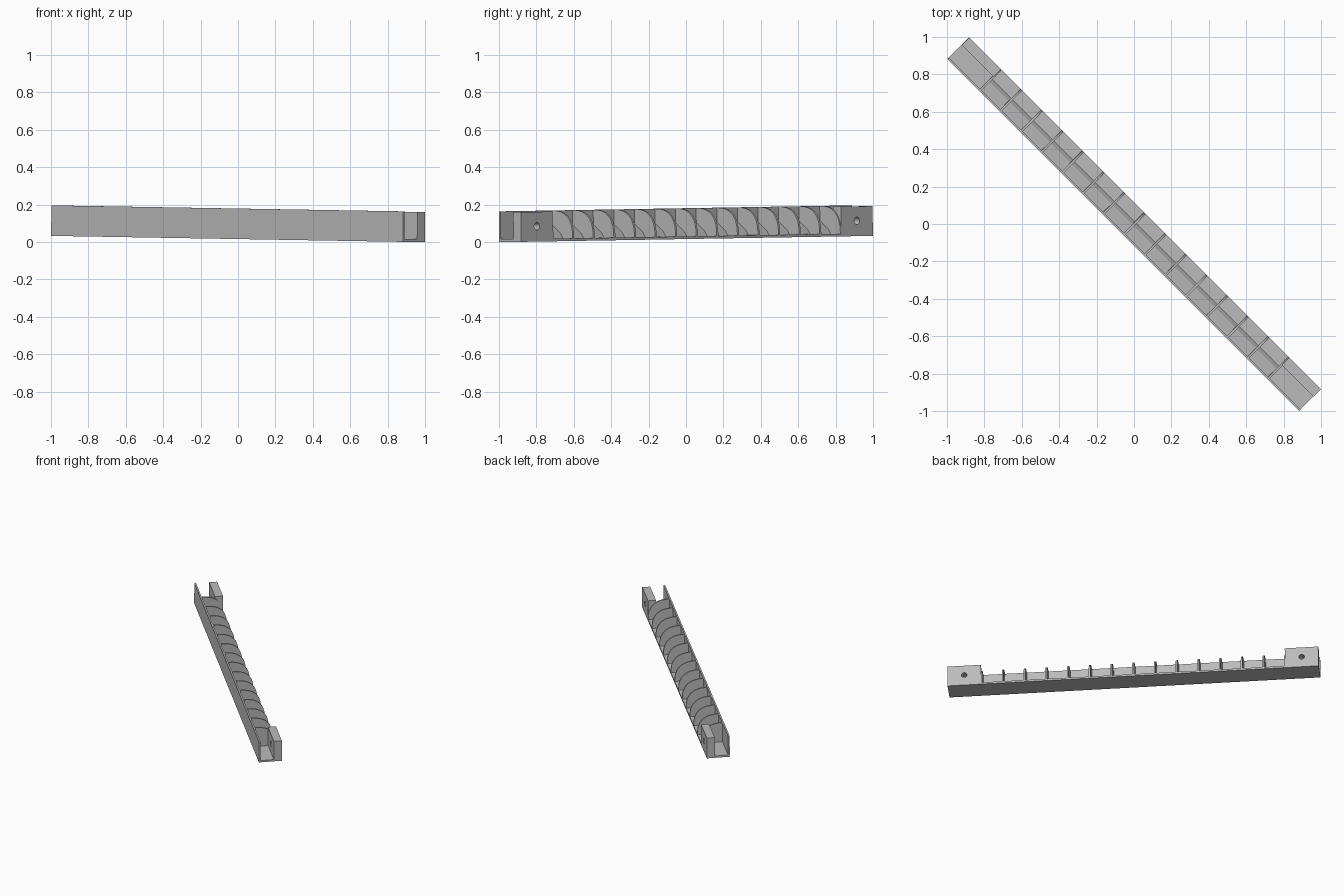
import bpy, bmesh, math
from mathutils import Matrix, Vector

if "Cube" in bpy.data.objects:
    bpy.data.objects.remove(bpy.data.objects["Cube"], do_unlink=True)

HALF_LEN, HALF_W, HEIGHT = 1.33, 0.083, 0.163
BAY = 1.09          # half length of the ribbed section
FLOOR, WALL = 0.014, 0.012

# Bar frame: local x runs along the bar, y across it, z up; slight slope
along = Vector((1, -1, -0.017)).normalized()
across = Vector((1, 1, 0)).normalized()
up = along.cross(across)
frame = Matrix((along, across, up)).transposed().to_4x4()
frame.translation = (0, 0, 0.0165)

grey = bpy.data.materials.new("plain_grey")
grey.use_nodes = True
colour = (0.5, 0.5, 0.5, 1)
grey.diffuse_color = colour
grey.node_tree.nodes["Principled BSDF"].inputs["Base Color"].default_value = colour


def extrude_profile(name, profile, x0, x1):
    """Extrude a (y, z) outline along the bar from x0 to x1."""
    bm = bmesh.new()
    face = bm.faces.new([bm.verts.new((x0, y, z)) for y, z in profile])
    new = bmesh.ops.extrude_face_region(bm, geom=[face])["geom"]
    moved = [g for g in new if isinstance(g, bmesh.types.BMVert)]
    bmesh.ops.translate(bm, vec=(x1 - x0, 0, 0), verts=moved)
    bmesh.ops.recalc_face_normals(bm, faces=bm.faces)
    mesh = bpy.data.meshes.new(name)
    bm.to_mesh(mesh)
    bm.free()
    mesh.materials.append(grey)
    obj = bpy.data.objects.new(name, mesh)
    bpy.context.collection.objects.link(obj)
    obj.matrix_world = frame
    return obj


def rectangle(y0, y1, z0, z1):
    return [(y0, z0), (y1, z0), (y1, z1), (y0, z1)]


# Floor and full-length back wall as one L-shaped channel
inner = -HALF_W + WALL
extrude_profile("channel", [(-HALF_W, 0), (HALF_W, 0), (HALF_W, FLOOR),
                            (inner, FLOOR), (inner, HEIGHT), (-HALF_W, HEIGHT)],
                -HALF_LEN, HALF_LEN)

# Sloping fillet along the wall, with a steep lower edge
extrude_profile("sloped_fillet", [(inner, FLOOR), (0.01, FLOOR), (-0.008, 0.04),
                                  (inner, 0.085)], -BAY, BAY)

# Curved ribs from the wall top down to the open edge
STEPS, POWER, COUNT = 16, 2 / 2.5, 15
rib_w, rib_h = HALF_W - inner, HEIGHT - FLOOR
rib_profile = [(inner, FLOOR)]
for i in range(STEPS + 1):
    a = math.pi / 2 * i / STEPS
    rib_profile.append((inner + rib_w * max(math.cos(a), 0) ** POWER,
                        FLOOR + rib_h * math.sin(a) ** POWER))
for i in range(COUNT):
    x = -BAY + 2 * BAY * i / (COUNT - 1)
    extrude_profile(f"rib_{i + 1}", rib_profile, x - 0.006, x + 0.006)

# Mounting blocks at both ends, each drilled across
for side, label in ((-1, "upper"), (1, "lower")):
    ends = sorted((side * BAY, side * HALF_LEN))
    block = extrude_profile(f"{label}_mounting_block",
                            rectangle(0.025, HALF_W, FLOOR, HEIGHT - 0.004), *ends)
    place = (Matrix.Translation((side * 1.21, 0.055, 0.082))
             @ Matrix.Rotation(math.pi / 2, 4, 'X'))
    bpy.ops.mesh.primitive_cylinder_add(vertices=24, radius=0.02, depth=0.1)
    cutter = bpy.context.object
    cutter.name = "hole_cutter"
    cutter.hide_render = True
    cutter.matrix_world = frame @ place
    mod = block.modifiers.new("hole", 'BOOLEAN')
    mod.operation, mod.object, mod.solver = 'DIFFERENCE', cutter, 'EXACT'
    bpy.context.view_layer.update()
    bpy.context.view_layer.objects.active = block
    bpy.ops.object.modifier_apply(modifier=mod.name)
    bpy.data.objects.remove(cutter, do_unlink=True)
